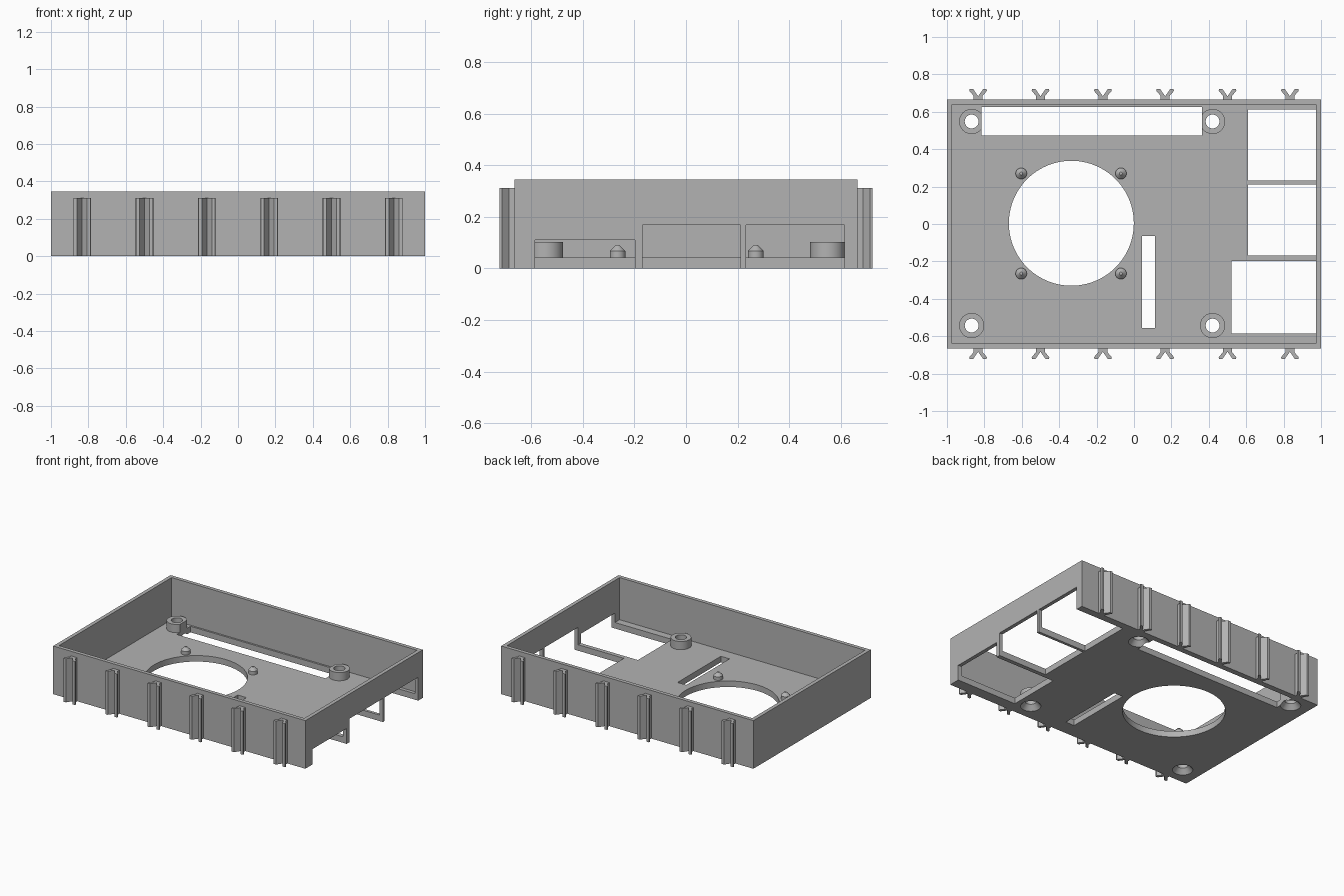
import bpy, bmesh, math
from mathutils import Matrix

cube = bpy.data.objects.get("Cube")
if cube:
    bpy.data.objects.remove(cube, do_unlink=True)

GREY = (0.45, 0.45, 0.45, 1)
mat = bpy.data.materials.new("plain grey plastic")
mat.use_nodes = True
mat.diffuse_color = GREY
mat.node_tree.nodes["Principled BSDF"].inputs["Base Color"].default_value = GREY

HALF_Y, HEIGHT, FLOOR, WALL = 0.665, 0.345, 0.043, 0.027


def finish(name, bm):
    bmesh.ops.recalc_face_normals(bm, faces=bm.faces)
    mesh = bpy.data.meshes.new(name)
    bm.to_mesh(mesh)
    bm.free()
    mesh.materials.append(mat)
    ob = bpy.data.objects.new(name, mesh)
    bpy.context.collection.objects.link(ob)
    return ob


def box(name, x0, x1, y0, y1, z0, z1):
    bm = bmesh.new()
    m = Matrix.Translation(((x0 + x1) / 2, (y0 + y1) / 2, (z0 + z1) / 2))
    m = m @ Matrix.Diagonal((x1 - x0, y1 - y0, z1 - z0, 1))
    bmesh.ops.create_cube(bm, size=1, matrix=m)
    return finish(name, bm)


def cone(name, x, y, z0, z1, r0, r1, sides=48):
    bm = bmesh.new()
    bmesh.ops.create_cone(bm, cap_ends=True, segments=sides, radius1=r0, radius2=r1,
                          depth=z1 - z0, matrix=Matrix.Translation((x, y, (z0 + z1) / 2)))
    return finish(name, bm)


def prism(name, outline, z0, z1):
    bm = bmesh.new()
    face = bm.faces.new([bm.verts.new((x, y, z0)) for x, y in outline])
    out = bmesh.ops.extrude_face_region(bm, geom=[face])
    verts = [g for g in out["geom"] if isinstance(g, bmesh.types.BMVert)]
    bmesh.ops.translate(bm, verts=verts, vec=(0, 0, z1 - z0))
    return finish(name, bm)


def activate(ob):
    bpy.ops.object.select_all(action='DESELECT')
    bpy.context.view_layer.objects.active = ob
    ob.select_set(True)


def cut(ob, cutters):
    activate(ob)
    for c in cutters:
        mod = ob.modifiers.new("cut", 'BOOLEAN')
        mod.operation = 'DIFFERENCE'
        mod.solver = 'EXACT'
        mod.object = c
        bpy.ops.object.modifier_apply(modifier=mod.name)


def smooth(ob):
    activate(ob)
    bpy.ops.object.shade_smooth_by_angle(angle=math.radians(30))


# Open tray: a block hollowed from above
tray = box("tray", -1, 1, -HALF_Y, HALF_Y, 0, HEIGHT)
cutters = [box("cavity", -1 + WALL, 1 - WALL, -HALF_Y + WALL, HALF_Y - WALL, FLOOR, 1)]

# Port openings through the floor and the side wall
for x0, y0, y1, top in ((0.52, -0.585, -0.198, 0.11),
                        (0.61, -0.168, 0.212, 0.168),
                        (0.61, 0.232, 0.613, 0.168)):
    cutters.append(box("port_cutter", x0, 1.1, y0, y1, -0.1, top))

# Fan hole and floor slots
cutters.append(cone("fan_cutter", -0.335, 0.004, -0.1, 0.2, 0.334, 0.334, 96))
cutters.append(box("short_slot_cutter", 0.043, 0.112, -0.555, -0.064, -0.1, 0.2))
long_slot = box("long_slot_cutter", -0.815, 0.363, 0.472, 0.625, -0.1, 0.2)
cutters.append(long_slot)

# Screw bosses with a through hole and a countersink below
for x in (-0.868, 0.42):
    for y in (-0.543, 0.548):
        hole = cone("screw_cutter", x, y, -0.1, 0.2, 0.037, 0.037)
        sink = cone("countersink_cutter", x, y, -0.01, 0.035, 0.075, 0.037)
        boss = cone("screw_boss", x, y, FLOOR, 0.102, 0.067, 0.067)
        cut(boss, [hole] + ([long_slot] if y > 0 else []))
        smooth(boss)
        cutters += [hole, sink]

cut(tray, cutters)
smooth(tray)
for c in cutters:
    bpy.data.objects.remove(c, do_unlink=True)

# Fan locating pins with tapered tips
for x in (-0.603, -0.07):
    for y in (-0.265, 0.27):
        smooth(cone("fan_pin", x, y, FLOOR, 0.068, 0.03, 0.03, 32))
        smooth(cone("fan_pin_tip", x, y, 0.068, 0.09, 0.03, 0.008, 32))

# Forked cable clips along the front and back
half = [(0.024, 0), (0.024, 0.02), (0.047, 0.047), (0.045, 0.057), (0.027, 0.057)]
fork = half + [(0, 0.018)] + [(-x, y) for x, y in reversed(half)]
for side, label in ((-1, "front"), (1, "back")):
    for i in range(6):
        cx = (i - 2.5) / 3
        prism(label + "_clip", [(cx + x, side * (HALF_Y + y)) for x, y in fork], 0, 0.312)
